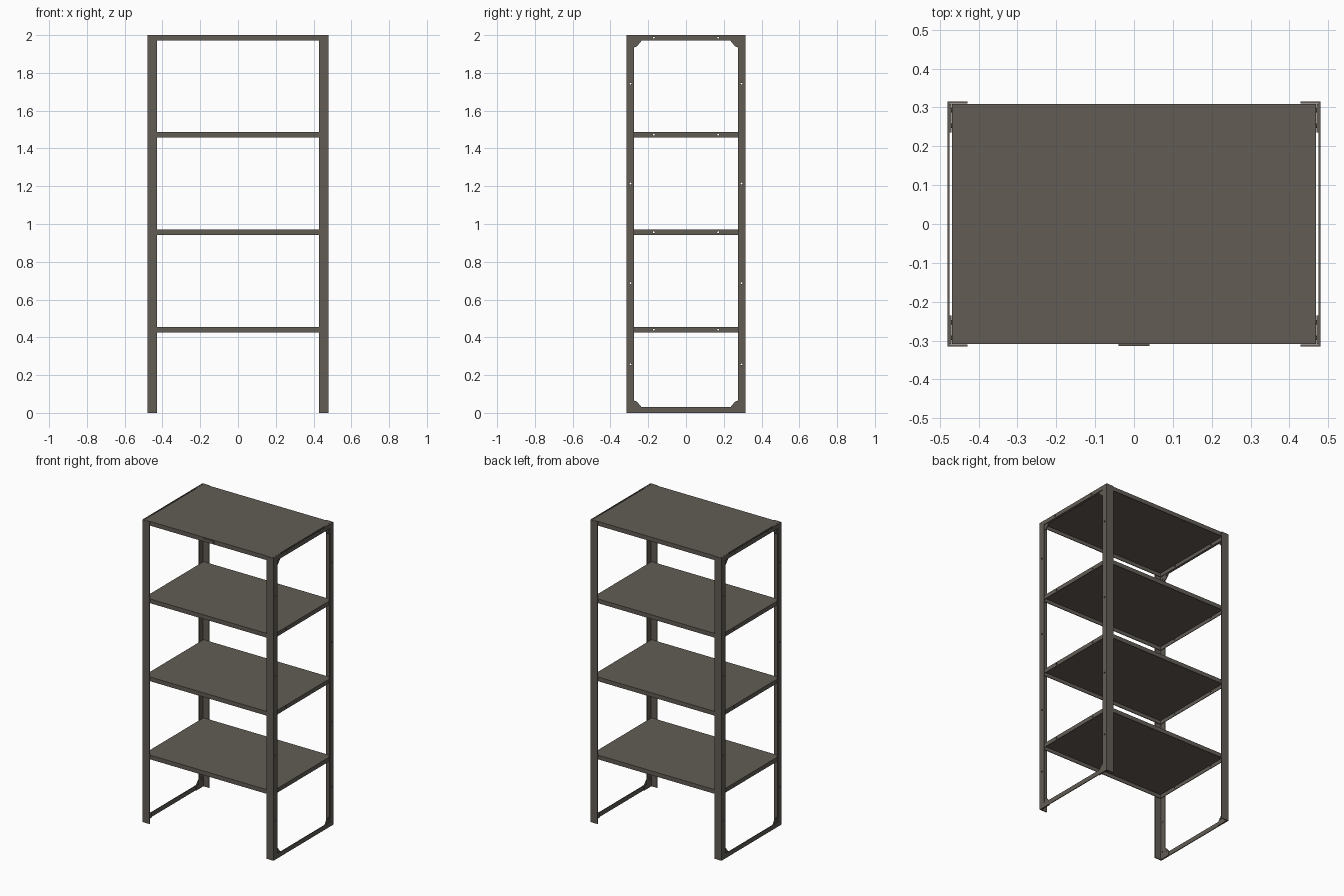
import bpy, bmesh, math
from mathutils import Matrix, Vector

if "Cube" in bpy.data.objects:
    bpy.data.objects.remove(bpy.data.objects["Cube"], do_unlink=True)

HEIGHT, HALF_X, HALF_Y = 2.0, 0.48, 0.315
SHEET = 0.005                       # metal thickness
FLANGE_X, FLANGE_Y = 0.052, 0.04    # widths of the upright's two legs
LIP = 0.028                         # depth of the shelf edge
SHELF_TOPS = [2.0, 1.487, 0.971, 0.454]
UPRIGHT_HOLES = [1.743, 1.215, 0.687, 0.257]

steel = bpy.data.materials.new("warm grey steel")
steel.use_nodes = True
colour = (0.122, 0.107, 0.09, 1)
steel.diffuse_color = colour
steel.node_tree.nodes["Principled BSDF"].inputs["Base Color"].default_value = colour


def finish(name, bm):
    bmesh.ops.recalc_face_normals(bm, faces=bm.faces)
    mesh = bpy.data.meshes.new(name)
    bm.to_mesh(mesh)
    bm.free()
    mesh.materials.append(steel)
    obj = bpy.data.objects.new(name, mesh)
    bpy.context.collection.objects.link(obj)
    return obj


def box(name, low, high):
    low, high = Vector(low), Vector(high)
    bm = bmesh.new()
    bmesh.ops.create_cube(bm, size=1)
    bmesh.ops.scale(bm, vec=high - low, verts=bm.verts)
    bmesh.ops.translate(bm, vec=(low + high) / 2, verts=bm.verts)
    return finish(name, bm)


def prism(name, points, sweep):
    """Extrude a closed outline along the sweep vector."""
    bm = bmesh.new()
    face = bm.faces.new([bm.verts.new(p) for p in points])
    grown = bmesh.ops.extrude_face_region(bm, geom=[face])
    moved = [g for g in grown["geom"] if isinstance(g, bmesh.types.BMVert)]
    bmesh.ops.translate(bm, vec=sweep, verts=moved)
    return finish(name, bm)


def add_rod(bm, centre, radius, length, sides):
    turn = Matrix.Translation(centre) @ Matrix.Rotation(math.pi / 2, 4, "Y")
    bmesh.ops.create_cone(bm, cap_ends=True, segments=sides, radius1=radius,
                          radius2=radius, depth=length, matrix=turn)


def apply_modifiers(obj):
    bpy.context.view_layer.objects.active = obj
    for mod in list(obj.modifiers):
        bpy.ops.object.modifier_apply(modifier=mod.name)


drilled = []

# Shelves: folded trays, open underneath
for i, top in enumerate(SHELF_TOPS):
    x, y = HALF_X - 0.011, HALF_Y - SHEET - 0.001
    shelf = box(f"shelf_{i + 1}", (-x, -y, top - LIP), (x, y, top))
    bm = bmesh.new()
    bm.from_mesh(shelf.data)
    bmesh.ops.delete(bm, geom=[f for f in bm.faces if f.normal.z < -0.5], context="FACES")
    bm.to_mesh(shelf.data)
    bm.free()
    fold = shelf.modifiers.new("sheet", "SOLIDIFY")
    fold.thickness, fold.offset, fold.use_even_offset = 0.004, -1, True
    drilled.append(shelf)

for sx, side in ((1, "left"), (-1, "right")):
    # Flat side rails at the foot and the top
    for rail, low, high in (("bottom", 0, 0.03), ("top", HEIGHT - LIP, HEIGHT)):
        xs = sorted((sx * HALF_X, sx * (HALF_X - SHEET)))
        y = HALF_Y - FLANGE_Y
        drilled.append(box(f"{side}_{rail}_rail", (xs[0], -y, low), (xs[1], y, high)))

    for sy, end in ((-1, "front"), (1, "back")):
        # Angle-section upright
        profile = [(0, 0), (FLANGE_X, 0), (FLANGE_X, SHEET), (SHEET, SHEET),
                   (SHEET, FLANGE_Y), (0, FLANGE_Y)]
        points = [(sx * (HALF_X - a), sy * (HALF_Y - b), 0) for a, b in profile]
        drilled.append(prism(f"{end}_{side}_upright", points, (0, 0, HEIGHT)))

        # Corner gussets behind the frame, each with two bolts
        for level, base, up in (("bottom", 0, 1), ("top", HEIGHT, -1)):
            outline = [(0.006, 0), (0.08, 0), (0.08, 0.03), (0.055, 0.06), (0.04, 0.065),
                       (0.006, 0.065)]
            inner = sx * (HALF_X - SHEET)
            points = [(inner, sy * (HALF_Y - a), base + up * b) for a, b in outline]
            prism(f"{level}_{end}_{side}_gusset", points, (-sx * 0.005, 0, 0))
            bm = bmesh.new()
            for a, b in ((0.022, 0.05), (0.062, 0.038)):
                add_rod(bm, (sx * (HALF_X - 0.01), sy * (HALF_Y - a), base + up * b),
                        0.006, 0.007, 6)
            finish(f"{level}_{end}_{side}_bolts", bm)

# Small blank plate on the front lip of the top shelf
box("front_plate", (-0.04, -HALF_Y + 0.001, HEIGHT - 0.025),
    (0.04, -HALF_Y + 0.007, HEIGHT - 0.004))

# Screw holes through the shelf lips, top rails and uprights
bm = bmesh.new()
for sy in (-1, 1):
    for top in SHELF_TOPS:
        add_rod(bm, (0, sy * 0.17, top - 0.014), 0.005, 1.2, 12)
    for z in UPRIGHT_HOLES:
        add_rod(bm, (0, sy * 0.294, z), 0.005, 1.2, 12)
cutter = finish("hole_cutter", bm)
cutter.hide_render = True
for obj in drilled:
    drill = obj.modifiers.new("holes", "BOOLEAN")
    drill.operation, drill.object, drill.solver = "DIFFERENCE", cutter, "EXACT"
    apply_modifiers(obj)
bpy.data.objects.remove(cutter, do_unlink=True)
